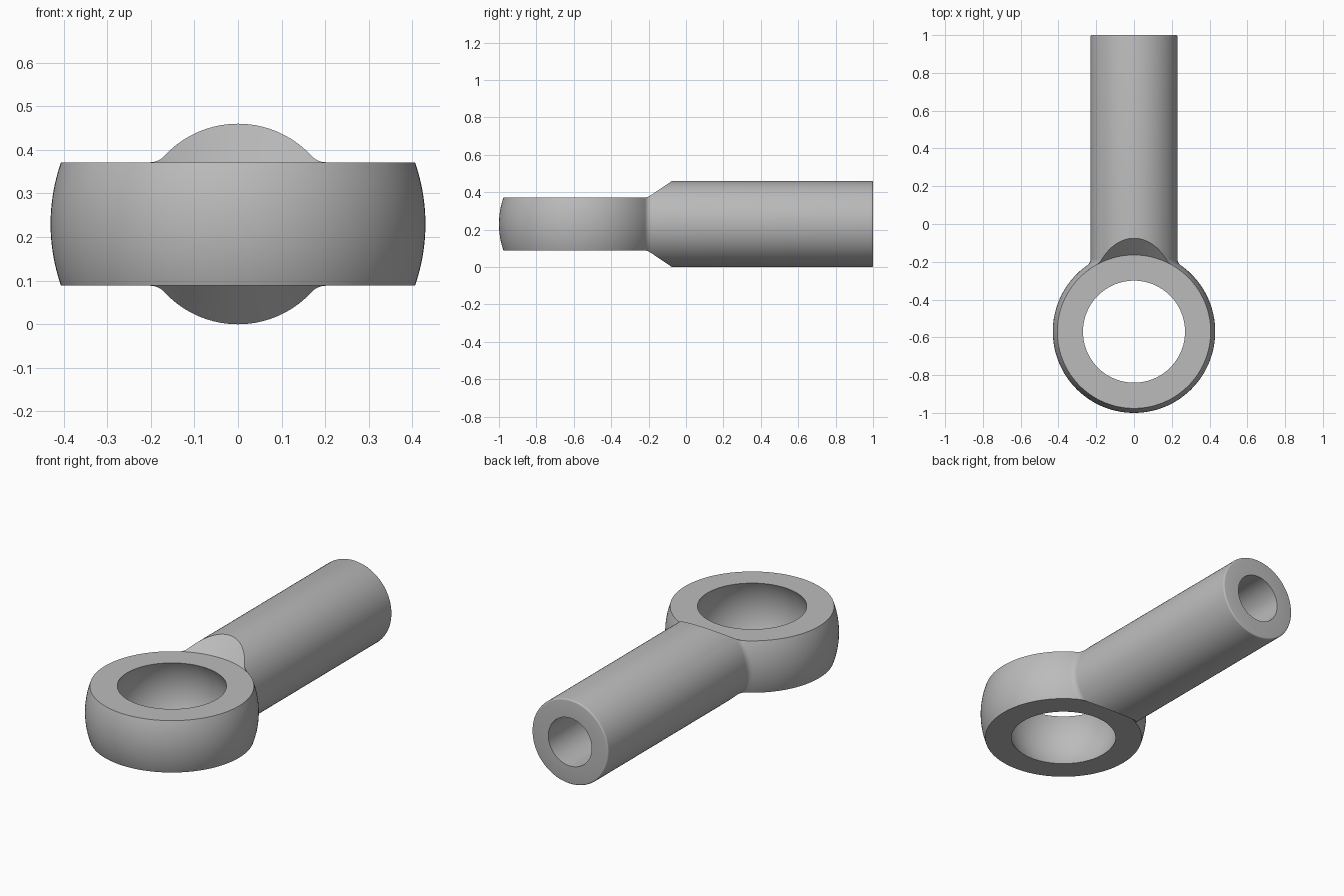
import bpy, bmesh
from math import sin, cos, pi, sqrt, atan2
from mathutils import Matrix, Vector

cube = bpy.data.objects.get("Cube")
if cube:
    bpy.data.objects.remove(cube, do_unlink=True)

AXIS_Z = 0.23        # height of the shank axis and eye centre
EYE_Y = -0.57        # eye centre
EYE_R = 0.43         # outer sphere of the eye
CAVITY_R = 0.305     # spherical seat
HALF_H = 0.1415      # half thickness of the eye
SHANK_R = 0.23
BORE_R = 0.131
FILLET = 0.04
SEGMENTS = 128

steel = bpy.data.materials.new("grey steel")
steel.use_nodes = True
GREY = (0.5, 0.5, 0.5, 1)
steel.diffuse_color = GREY
steel.node_tree.nodes["Principled BSDF"].inputs["Base Color"].default_value = GREY


def arc(cx, cy, r, a0, a1, n):
    return [(cx + r * cos(a0 + (a1 - a0) * i / n),
             cy + r * sin(a0 + (a1 - a0) * i / n)) for i in range(n + 1)]


def lathe(name, profile, rotation=None):
    """Revolve (radius, height) points about z, then turn and place at the eye."""
    bm = bmesh.new()
    verts = [bm.verts.new((r, 0, h)) for r, h in profile]
    edges = [bm.edges.new(pair) for pair in zip(verts, verts[1:])]
    bmesh.ops.spin(bm, geom=verts + edges, cent=(0, 0, 0), axis=(0, 0, 1),
                   angle=2 * pi, steps=SEGMENTS, use_duplicate=False)
    bmesh.ops.remove_doubles(bm, verts=bm.verts, dist=1e-5)
    if rotation:
        bm.transform(rotation)
    bm.transform(Matrix.Translation((0, EYE_Y, AXIS_Z)))
    bmesh.ops.recalc_face_normals(bm, faces=bm.faces)
    mesh = bpy.data.meshes.new(name)
    bm.to_mesh(mesh)
    bm.free()
    mesh.materials.append(steel)
    obj = bpy.data.objects.new(name, mesh)
    bpy.context.collection.objects.link(obj)
    return obj


# Ball, fillet, shank and blind bore in one turned profile along the shank
fillet_r = SHANK_R + FILLET
fillet_h = sqrt((EYE_R + FILLET) ** 2 - fillet_r ** 2)
touch = atan2(fillet_h, fillet_r)
end = 1 - EYE_Y
bore_floor = 0.1 - EYE_Y
profile = [(0, -EYE_R)] + arc(0, 0, EYE_R, -pi / 2, touch, 56)[1:]
profile += arc(fillet_r, fillet_h, FILLET, touch + pi, pi, 8)[1:]
profile += arc(SHANK_R - 0.008, end - 0.008, 0.008, 0, pi / 2, 4)
profile += [(BORE_R, end), (BORE_R, bore_floor), (0, bore_floor)]
body = lathe("rod_end_body", profile, Matrix.Rotation(-pi / 2, 4, 'X'))

# Spherical seat inside the eye
seat_arc = arc(0, 0, CAVITY_R, -pi / 2, pi / 2, 48)
seat_arc[0], seat_arc[-1] = (0, -CAVITY_R), (0, CAVITY_R)
cutters = [lathe("seat_cutter", seat_arc)]

# Flat eye faces, flaring into a conical relief on the shank
flat_r = sqrt(EYE_R ** 2 - HALF_H ** 2)
for side, name in ((1, "top_cutter"), (-1, "bottom_cutter")):
    cone = [(0, HALF_H), (flat_r, HALF_H),
            (flat_r + 0.4, HALF_H + 0.4), (0, HALF_H + 0.4)]
    cutters.append(lathe(name, [(r, side * h) for r, h in cone]))

for cutter in cutters:
    cutter.hide_render = True
    cutter.hide_viewport = False
    mod = body.modifiers.new(cutter.name, 'BOOLEAN')
    mod.operation = 'DIFFERENCE'
    mod.solver = 'EXACT'
    mod.object = cutter

bpy.ops.object.select_all(action='DESELECT')
body.select_set(True)
bpy.context.view_layer.objects.active = body
for mod in list(body.modifiers):
    bpy.ops.object.modifier_apply(modifier=mod.name)
for cutter in cutters:
    bpy.data.objects.remove(cutter, do_unlink=True)
bpy.ops.object.shade_smooth_by_angle(angle=pi / 7)
